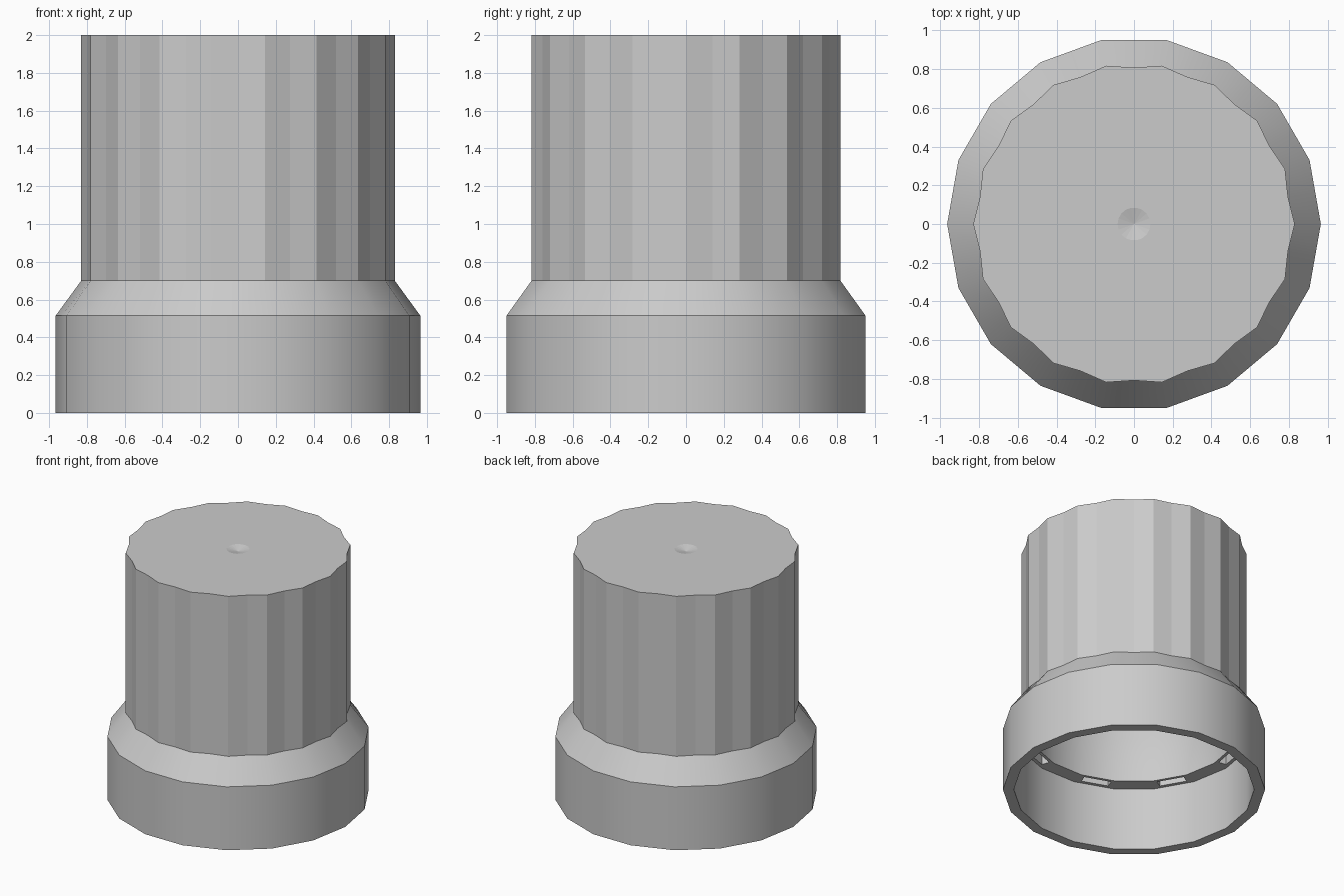
import bpy, bmesh, math
from mathutils import Matrix, Vector

cube = bpy.data.objects.get("Cube")
if cube:
    bpy.data.objects.remove(cube, do_unlink=True)

SIDES = 18
FLAT = math.cos(math.pi / SIDES)   # facet middle on a plain polygon
DENT = 0.973                       # facet middle on the slightly fluted tube

grey = bpy.data.materials.new("light_grey")
grey.use_nodes = True
COLOUR = (0.6, 0.6, 0.6, 1)
grey.diffuse_color = COLOUR
grey.node_tree.nodes["Principled BSDF"].inputs["Base Color"].default_value = COLOUR


def make_object(name, bm):
    bmesh.ops.recalc_face_normals(bm, faces=bm.faces)
    mesh = bpy.data.meshes.new(name)
    bm.to_mesh(mesh)
    bm.free()
    mesh.materials.append(grey)
    obj = bpy.data.objects.new(name, mesh)
    bpy.context.collection.objects.link(obj)
    return obj


def lathe(name, profile):
    """Turn (radius, height, facet middle factor) points into a closed shell."""
    bm = bmesh.new()
    count = SIDES * 2
    rings = []
    for radius, z, middle in profile:
        if radius == 0:
            rings.append([bm.verts.new((0, 0, z))] * count)
            continue
        ring = []
        for i in range(count):
            r = radius * (middle if i % 2 else 1)
            a = math.pi * i / SIDES
            ring.append(bm.verts.new((r * math.cos(a), r * math.sin(a), z)))
        rings.append(ring)
    for low, high in zip(rings, rings[1:]):
        for i in range(count):
            j = (i + 1) % count
            corners = dict.fromkeys((low[i], low[j], high[j], high[i]))
            bm.faces.new(list(corners))
    return make_object(name, bm)


# Hollow cap: tapered bore, ledge, skirt, sloped collar, tube, dimpled top
cap = lathe("hollow_cap", [
    (0, 1.8, FLAT), (0.35, 1.8, FLAT), (0.77, 0.87, FLAT), (0.77, 0.51, FLAT),
    (0.885, 0.51, FLAT), (0.885, 0, FLAT), (0.965, 0, FLAT),
    (0.965, 0.515, FLAT), (0.83, 0.70, DENT), (0.83, 2, DENT),
    (0.085, 2, FLAT), (0, 1.98, FLAT)])

# Pockets in the ledge, one on every second facet
bm = bmesh.new()
for k in range(SIDES // 2):
    angle = math.radians(10 + 40 * k)
    place = (Matrix.Rotation(angle, 4, 'Z')
             @ Matrix.Translation(Vector((0.813, 0, 0.565)))
             @ Matrix.Diagonal((0.064, 0.21, 0.16, 1)))
    bmesh.ops.create_cube(bm, size=1, matrix=place)
cutter = make_object("pocket_cutter", bm)
cutter.hide_render = True

cut = cap.modifiers.new("pockets", 'BOOLEAN')
cut.operation = 'DIFFERENCE'
cut.solver = 'EXACT'
cut.object = cutter
bpy.ops.object.select_all(action='DESELECT')
cap.select_set(True)
bpy.context.view_layer.objects.active = cap
bpy.ops.object.modifier_apply(modifier=cut.name)
bpy.data.objects.remove(cutter, do_unlink=True)

# Smooth skirt, faceted tube
bpy.ops.object.shade_smooth_by_angle(angle=math.radians(24))
for face in cap.data.polygons:
    c = face.center
    outward = face.normal.x * c.x + face.normal.y * c.y > 0
    if c.z > 1.9 or (c.z > 0.72 and outward):
        face.use_smooth = False
